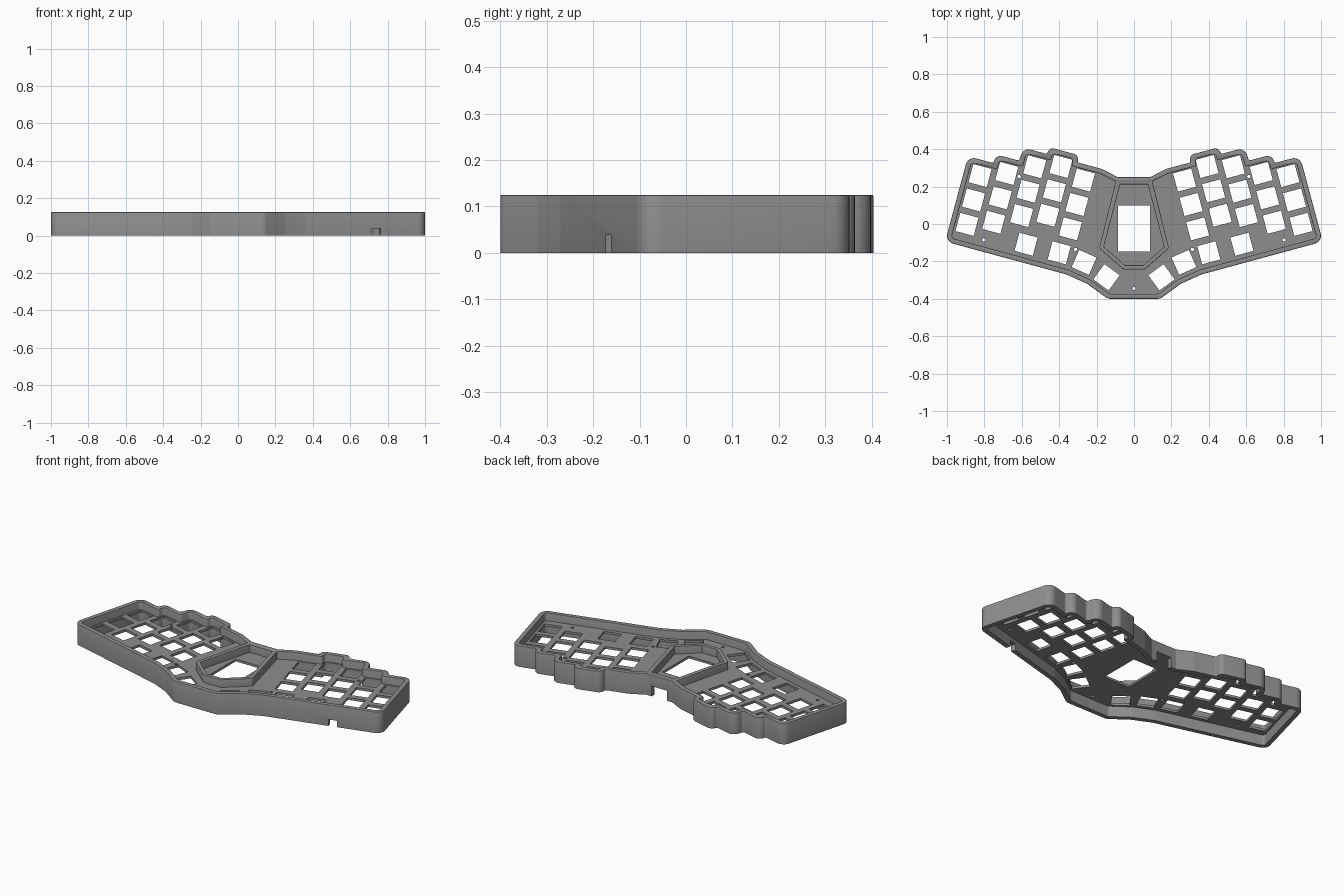
import bpy, bmesh, math
from mathutils import Vector

if "Cube" in bpy.data.objects:
    bpy.data.objects.remove(bpy.data.objects["Cube"])

TILT = math.radians(15)
HEIGHT, PLATE_LOW, PLATE_TOP, WALL = 0.125, 0.064, 0.078, 0.027

grey = bpy.data.materials.new("case grey")
grey.diffuse_color = (0.27, 0.27, 0.27, 1)
grey.use_nodes = True
grey.node_tree.nodes["Principled BSDF"].inputs["Base Color"].default_value = grey.diffuse_color


def wing(u, v):
    """Tilted wing coordinates to world."""
    c, s = math.cos(TILT), math.sin(TILT)
    return Vector((c * u - s * v, s * u + c * v))


def mirror_loop(half):
    """Close a right half, listed back to front, with its mirror image."""
    return half + [Vector((-p.x, p.y)) for p in reversed(half)]


def offset(pts, d):
    """Move a clockwise loop inward by d with mitred corners."""
    out = []
    for i, p in enumerate(pts):
        a = (p - pts[i - 1]).normalized()
        b = (pts[(i + 1) % len(pts)] - p).normalized()
        na, nb = Vector((a.y, -a.x)), Vector((b.y, -b.x))
        out.append(p + (na + nb) * d / (1 + na.dot(nb)))
    return out


def fillet(pts, convex, concave, n=6):
    """Round the corners of a clockwise loop."""
    out = []
    for i, p in enumerate(pts):
        e1, e2 = pts[i - 1] - p, pts[(i + 1) % len(pts)] - p
        short = min(e1.length, e2.length)
        e1.normalize()
        e2.normalize()
        turn = math.pi - e1.angle(e2)
        if turn < 0.05:
            out.append(p)
            continue
        outer = e1.x * e2.y - e1.y * e2.x > 0
        r, share = (convex, 0.75) if outer else (concave, 0.22)
        t = min(r * math.tan(turn / 2), short * share)
        r = t / math.tan(turn / 2)
        c = p + (e1 + e2).normalized() * math.hypot(r, t)
        a, b = p + e1 * t - c, p + e2 * t - c
        out += [c + a.lerp(b, k / n).normalized() * r for k in range(n + 1)]
    return out


def slab(name, loops, z0, z1, bevel=0.0):
    """Flat solid from an outer loop and hole loops."""
    cu = bpy.data.curves.new(name, 'CURVE')
    cu.dimensions, cu.fill_mode = '2D', 'BOTH'
    cu.extrude = (z1 - z0) / 2
    for loop in loops:
        sp = cu.splines.new('POLY')
        sp.points.add(len(loop) - 1)
        for q, p in zip(sp.points, loop):
            q.co = (p.x, p.y, 0, 1)
        sp.use_cyclic_u = True
    tmp = bpy.data.objects.new(name + "_curve", cu)
    bpy.context.collection.objects.link(tmp)
    bpy.context.view_layer.update()
    me = bpy.data.meshes.new_from_object(tmp.evaluated_get(bpy.context.evaluated_depsgraph_get()))
    bpy.data.objects.remove(tmp)
    bm = bmesh.new()
    bm.from_mesh(me)
    bmesh.ops.remove_doubles(bm, verts=bm.verts, dist=1e-5)
    bmesh.ops.translate(bm, verts=bm.verts, vec=(0, 0, (z0 + z1) / 2))
    bmesh.ops.recalc_face_normals(bm, faces=bm.faces)
    if bevel:
        rim = [e for e in bm.edges if min(v.co.z for v in e.verts) > z1 - 1e-4
               and e.calc_face_angle(0) > 1]
        bmesh.ops.bevel(bm, geom=rim, offset=bevel, segments=2, profile=0.5, affect='EDGES')
    bm.to_mesh(me)
    bm.free()
    me.materials.clear()
    me.materials.append(grey)
    ob = bpy.data.objects.new(name, me)
    bpy.context.collection.objects.link(ob)
    bpy.context.view_layer.objects.active = ob
    ob.select_set(True)
    bpy.ops.object.shade_smooth_by_angle(angle=math.radians(30))
    ob.select_set(False)
    return ob


def prisms(name, loops, z0, z1):
    """Closed upright prisms, one per loop."""
    bm = bmesh.new()
    for loop in loops:
        low = [bm.verts.new((p.x, p.y, z0)) for p in loop]
        top = [bm.verts.new((p.x, p.y, z1)) for p in loop]
        bm.faces.new(low)
        bm.faces.new(top)
        for i in range(len(loop)):
            bm.faces.new((low[i - 1], low[i], top[i], top[i - 1]))
    bmesh.ops.recalc_face_normals(bm, faces=bm.faces)
    me = bpy.data.meshes.new(name)
    bm.to_mesh(me)
    bm.free()
    me.materials.append(grey)
    ob = bpy.data.objects.new(name, me)
    bpy.context.collection.objects.link(ob)
    return ob


def cut(target, cutter):
    cutter.hide_render = True
    cutter.hide_set(True)
    mod = target.modifiers.new(cutter.name, 'BOOLEAN')
    mod.operation, mod.solver, mod.object = 'DIFFERENCE', 'EXACT', cutter


def ring(c, radius, n, ang=0.0):
    return [c + Vector((math.cos(ang + k * math.tau / n), math.sin(ang + k * math.tau / n))) * radius
            for k in range(n)]


# Case outline: stepped finger columns at the back, shallow point at the front
columns = [(0.322, 0.240), (0.457, 0.279), (0.592, 0.241), (0.727, 0.168), (0.862, 0.120)]
steps = [0.242, 0.377, 0.545, 0.680, 0.810, 0.951]
half = [Vector((0.085, 0.25))]
for (u, v), u0, u1 in zip(columns, steps, steps[1:]):
    half += [wing(u0, v), wing(u1, v)]
half += [wing(0.951, -0.352), Vector((0.36, -0.27)), Vector((0.25, -0.32)), Vector((0.14, -0.4))]
outline = mirror_loop(half)

# Outer wall
case_wall = slab("case_wall", [fillet(outline, 0.045, 0.014),
                               fillet(offset(outline, WALL), 0.018, 0.035)], 0, HEIGHT, 0.004)

# Switch plate with key, screw and screen openings
switch_plate = prisms("switch_plate", [fillet(offset(outline, WALL * 0.6), 0.03, 0.02)], PLATE_LOW, PLATE_TOP)
keys = [(wing(u, v - 0.083 - 0.135 * r), TILT) for u, v in columns for r in range(3)]
keys += [(Vector((0.577, -0.108)), TILT), (Vector((0.40, -0.154)), TILT),
         (Vector((0.267, -0.205)), math.radians(24)), (Vector((0.147, -0.285)), math.radians(36))]
screws = [(0.803, -0.085), (0.614, 0.254), (0.257, 0.115), (0.312, -0.136)]
openings, screw_holes = [], [ring(Vector((0, -0.345)), 0.009, 12)]
for side in (1, -1):
    for c, ang in keys:
        openings.append(ring(Vector((side * c.x, c.y)), 0.101 / math.sqrt(2), 4, side * ang + math.pi / 4))
    screw_holes += [ring(Vector((side * x, y)), 0.009, 12) for x, y in screws]
openings.append([Vector(p) for p in ((-0.085, 0.10), (0.085, 0.10), (0.085, -0.147), (-0.085, -0.147))])
cut(switch_plate, prisms("opening_cutter", openings, 0.05, 0.09))
cut(switch_plate, prisms("screw_cutter", screw_holes, 0.05, 0.09))

# Raised ridge around the central screen bay
ridge_out = mirror_loop([Vector(p) for p in ((0.095, 0.24), (0.187, -0.13), (0.057, -0.243))])
ridge_in = mirror_loop([Vector(p) for p in ((0.074, 0.212), (0.161, -0.122), (0.049, -0.22))])
slab("screen_bay_ridge", [fillet(ridge_out, 0.015, 0.01), ridge_in], PLATE_TOP - 0.005, HEIGHT - 0.001, 0.003)

# Cable openings under the back wall and in the front right wall
port = [Vector(p) for p in ((-0.05, 0.19), (0.05, 0.19), (0.05, 0.31), (-0.05, 0.31))]
cut(case_wall, prisms("back_port_cutter", [port], -0.02, 0.06))
notch = [wing(u, v) for u, v in ((0.646, -0.41), (0.694, -0.41), (0.694, -0.29), (0.646, -0.29))]
cut(case_wall, prisms("front_notch_cutter", [notch], -0.02, 0.038))
